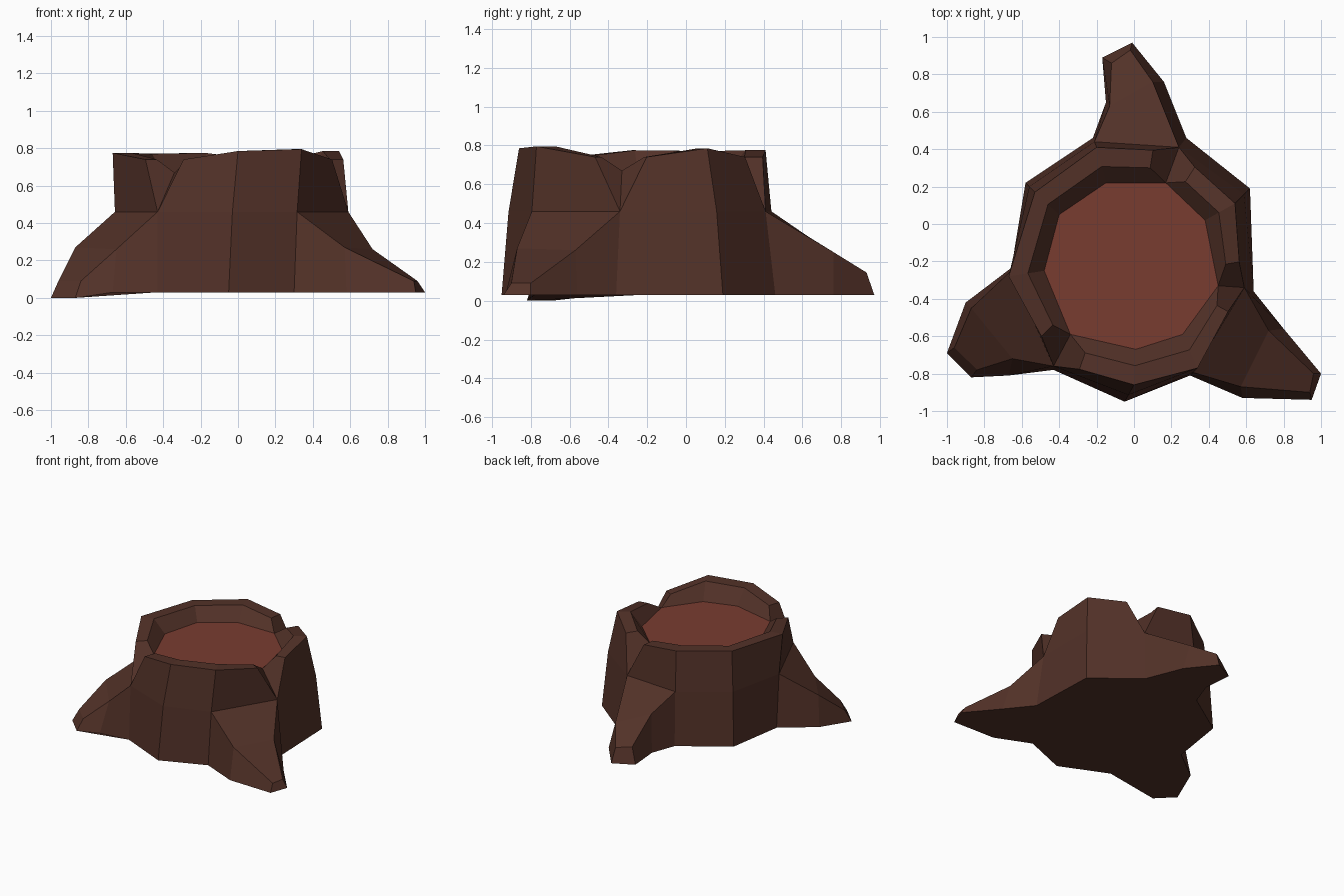
import bpy, bmesh
from mathutils import Vector as V

if "Cube" in bpy.data.objects:
    bpy.data.objects.remove(bpy.data.objects["Cube"])

BASE_Z, MID_Z, DISC_Z, LIP_Z = 0.03, 0.46, 0.67, 0.74

# Nine trunk corners, counter-clockwise: base xy, rim xy, rim z (0 = notch), cut-wood xy
CORNERS = [
    (-.05, -.95, .00, -.86, .785, .01, -.67),
    (.30, -.81, .34, -.77, .795, .26, -.59),
    (.64, -.36, .59, -.34, 0, .45, -.33),
    (.62, .19, .54, .11, .785, .38, .02),
    (.28, .46, .24, .41, 0, .17, .22),
    (-.22, .46, -.20, .41, .775, -.15, .22),
    (-.58, .22, -.53, .17, .77, -.40, .05),
    (-.65, -.23, -.67, -.28, .775, -.48, -.25),
    (-.43, -.78, -.43, -.76, 0, -.34, -.59),
]
# Roots: first corner -> ground z, then sections of (base, top, top, base)
ROOTS = {
    1: (.03, [((.58, -.93), (.57, -.87, .27), (.72, -.57, .26), (.80, -.56)),
              ((.95, -.94), (.94, -.90, .09), (.96, -.80, .09), (1.0, -.80))]),
    4: (.03, [((.16, .76), (.10, .76, .25), (-.13, .63, .33), (-.15, .65)),
              ((-.01, .97), (-.02, .93, .145), (-.12, .86, .15), (-.17, .89))]),
    7: (.0, [((-.90, -.42), (-.87, -.45, .27), (-.65, -.72, .26), (-.67, -.81)),
             ((-1.0, -.69), (-.96, -.66, .09), (-.84, -.78, .09), (-.87, -.82))]),
}


def material(name, rgb):
    m = bpy.data.materials.new(name)
    m.diffuse_color = (*rgb, 1)
    m.use_nodes = True
    m.node_tree.nodes["Principled BSDF"].inputs["Base Color"].default_value = m.diffuse_color
    return m


bm = bmesh.new()
vert = lambda p: bm.verts.new(p)
face = lambda *vs: bm.faces.new(vs)


def inner(p, d):
    """Rim point moved inwards at the same height."""
    q = p.lerp(d, .54)
    q.z = p.z
    return q


# Rows of points around the trunk
base, mid, disc, rim, rim_in = [], [], [], [], []
for bx, by, rx, ry, rz, dx, dy in CORNERS:
    b, r, d = V((bx, by, BASE_Z)), V((rx, ry, rz)), V((dx, dy, DISC_Z))
    m = b.lerp(r, .4) if rz else r.copy()
    m.z = MID_Z
    base.append(vert(b))
    mid.append(vert(m))
    disc.append(vert(d))
    rim.append(vert(r) if rz else None)
    rim_in.append(vert(inner(r, d)) if rz else None)


def lip(n, k):
    """Broken rim edge beside notch n, towards corner k."""
    d = disc[n].co.lerp(disc[k].co, .3)
    o = mid[n].co.lerp(rim[k].co, .31).lerp(d, .08)
    o.z = LIP_Z
    return vert(o), vert(inner(o, d))


# Trunk wall, rim and inner wall, one panel per side
for i in range(9):
    j = (i + 1) % 9
    (ro, ri) = (rim[i], rim_in[i]) if rim[i] else lip(i, j)
    (so, si) = (rim[j], rim_in[j]) if rim[j] else lip(j, i)
    face(mid[i], mid[j], so, ro)
    face(ro, so, si, ri)
    face(ri, si, disc[j], disc[i])
    if not rim[i]:
        face(mid[i], ro, ri, disc[i])
    if not rim[j]:
        face(mid[j], disc[j], si, so)
    if i not in ROOTS:
        face(base[i], base[j], mid[j], mid[i])

# Roots, and the outline of the underside
outline = []
for i in range(9):
    outline.append(base[i])
    if i in ROOTS:
        j = (i + 1) % 9
        ground, sections = ROOTS[i]
        prev = [base[i], mid[i], mid[j], base[j]]
        left, right = [], []
        for n, sec in enumerate(sections):
            z = ground if n else BASE_Z
            cur = [vert(p if len(p) == 3 else (*p, z)) for p in sec]
            for a in range(3):
                face(prev[a], cur[a], cur[a + 1], prev[a + 1])
            left.append(cur[0])
            right.insert(0, cur[3])
            prev = cur
        face(*prev)
        outline += left + right
face(*reversed(outline))

# Cut wood on top
top = face(*disc)
top.material_index = 1
bmesh.ops.recalc_face_normals(bm, faces=bm.faces)

mesh = bpy.data.meshes.new("tree_stump")
bm.to_mesh(mesh)
bm.free()
mesh.materials.append(material("dark brown bark", (.085, .031, .021)))
mesh.materials.append(material("reddish cut wood", (.19, .045, .030)))
stump = bpy.data.objects.new("tree_stump", mesh)
bpy.context.collection.objects.link(stump)
